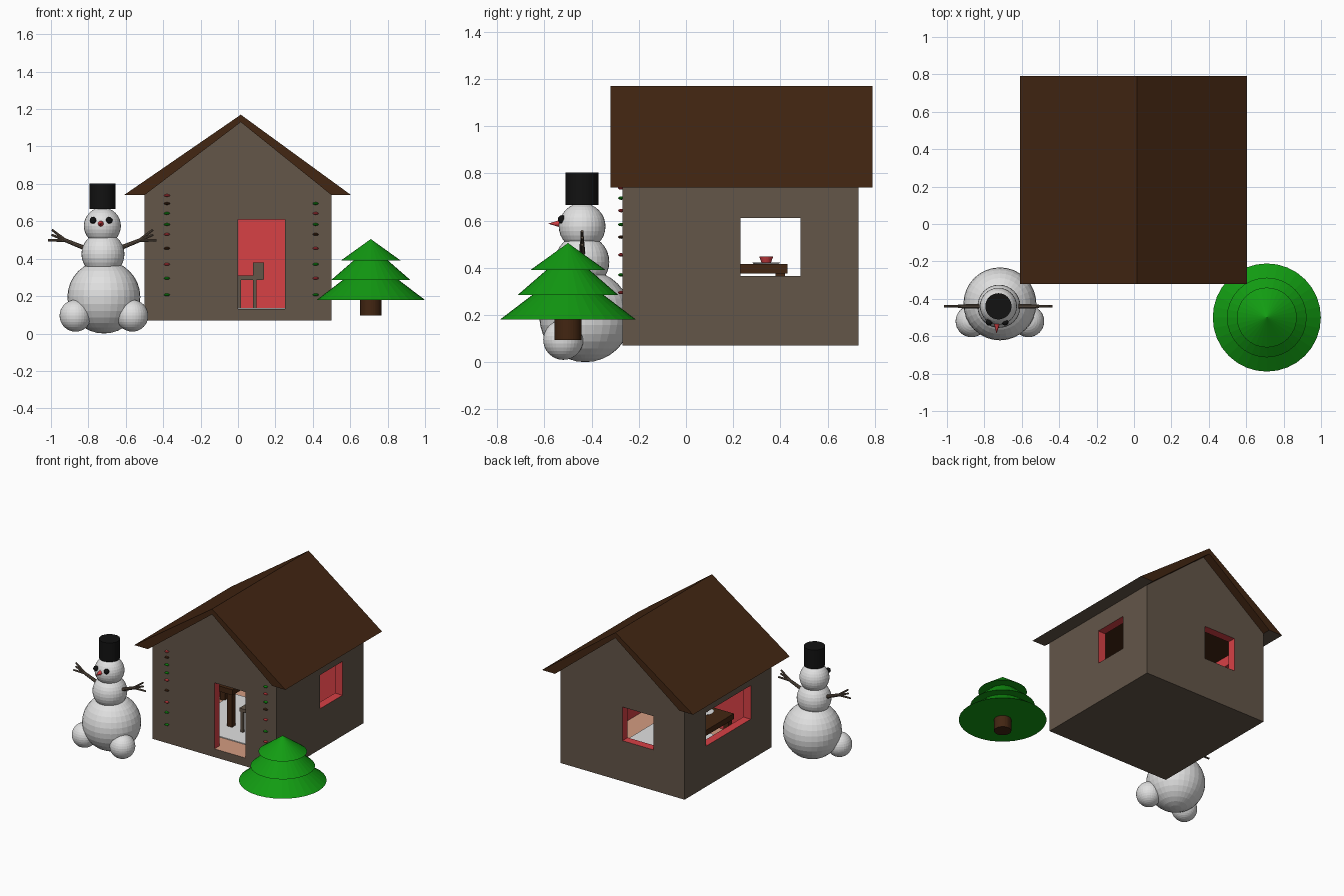
import bpy, bmesh, math
from mathutils import Vector

if "Cube" in bpy.data.objects:
    bpy.data.objects.remove(bpy.data.objects["Cube"])


def mat(name, r, g, b):
    m = bpy.data.materials.new(name)
    m.diffuse_color = (r, g, b, 1)
    m.use_nodes = True
    m.node_tree.nodes["Principled BSDF"].inputs["Base Color"].default_value = m.diffuse_color
    return m


WALL = mat("grey brown wood", 0.125, 0.092, 0.066)
ROOF = mat("dark brown", 0.055, 0.019, 0.006)
RED = mat("red", 0.68, 0.052, 0.06)
GREEN = mat("green", 0.006, 0.33, 0.006)
SNOW = mat("snow white", 0.75, 0.75, 0.75)
BLACK = mat("black", 0.006, 0.006, 0.006)
TAN = mat("tan floor", 0.65, 0.33, 0.22)


def finish(name, bm, *mats):
    bmesh.ops.recalc_face_normals(bm, faces=bm.faces)
    me = bpy.data.meshes.new(name)
    bm.to_mesh(me)
    bm.free()
    for m in mats:
        me.materials.append(m)
    ob = bpy.data.objects.new(name, me)
    bpy.context.collection.objects.link(ob)
    return ob


def box(name, lo, hi, *mats):
    bm = bmesh.new()
    bmesh.ops.create_cube(bm, size=1)
    lo, hi = Vector(lo), Vector(hi)
    for v in bm.verts:
        v.co = (lo + hi) / 2 + v.co * (hi - lo)
    return finish(name, bm, *mats)


def ball(name, c, r, m, scale=(1, 1, 1), seg=32):
    bm = bmesh.new()
    bmesh.ops.create_uvsphere(bm, u_segments=seg, v_segments=seg // 2, radius=r)
    for v in bm.verts:
        v.co = Vector(c) + v.co * Vector(scale)
    return finish(name, bm, m)


def rod(name, a, b, r1, r2, m, seg=32):
    """Cylinder or cone from point a to point b."""
    a, b = Vector(a), Vector(b)
    bm = bmesh.new()
    bmesh.ops.create_cone(bm, cap_ends=True, segments=seg, radius1=r1, radius2=r2,
                          depth=(b - a).length)
    q = Vector((0, 0, 1)).rotation_difference(b - a)
    for v in bm.verts:
        v.co = (a + b) / 2 + q @ v.co
    return finish(name, bm, m)


def prism(name, profile, y0, y1, *mats):
    """Extrude an xz profile along y."""
    bm = bmesh.new()
    f = bm.faces.new([bm.verts.new((x, y0, z)) for x, z in profile])
    ext = bmesh.ops.extrude_face_region(bm, geom=[f])["geom"]
    for v in ext:
        if isinstance(v, bmesh.types.BMVert):
            v.co.y = y1
    return finish(name, bm, *mats)


# House walls: solid box, hollowed, with one door and three windows cut
walls = box("house_walls", (-0.5, -0.27, 0.07), (0.5, 0.73, 0.74), WALL, RED, TAN)
cuts = {
    "room_cutter": ((-0.44, -0.21, 0.13), (0.44, 0.67, 0.9)),
    "door_cutter": ((0.0, -0.4, 0.13), (0.25, -0.1, 0.61)),
    "right_window_cutter": ((0.35, 0.23, 0.365), (0.6, 0.485, 0.61)),
    "left_window_cutter": ((-0.6, -0.03, 0.365), (-0.35, 0.485, 0.61)),
    "back_window_cutter": ((-0.25, 0.55, 0.365), (0.0, 0.85, 0.61)),
}
bpy.context.view_layer.objects.active = walls
for name, (lo, hi) in cuts.items():
    cutter = box(name, lo, hi, WALL)
    cutter.hide_render = True
    mod = walls.modifiers.new(name, "BOOLEAN")
    mod.operation, mod.solver, mod.object = "DIFFERENCE", "EXACT", cutter
    bpy.ops.object.modifier_apply(modifier=name)
    bpy.data.objects.remove(cutter)

# Interior and reveals red, floor tan
for p in walls.data.polygons:
    c = p.center
    inside = abs(c.x) < 0.495 and -0.265 < c.y < 0.725 and c.z > 0.08
    p.material_index = 1 if inside else 0
    if inside and p.normal.z > 0.9 and c.z < 0.2:
        p.material_index = 2

# Ceiling, gable and roof
box("ceiling", (-0.44, -0.21, 0.68), (0.44, 0.67, 0.74), ROOF)
prism("gable", [(-0.5, 0.74), (0.5, 0.74), (0.015, 1.13)], -0.27, 0.73, WALL)
roof = prism("roof", [(-0.61, 0.74), (-0.5, 0.74), (0.015, 1.13), (0.5, 0.74),
                      (0.605, 0.74), (0.015, 1.17)], -0.32, 0.79, ROOF, WALL)
for p in roof.data.polygons:
    p.material_index = 1 if p.normal.z < -0.9 else 0

# Rug, table, tableware
box("rug", (-0.38, -0.1, 0.13), (0.27, 0.5, 0.136), SNOW)
box("table_top", (-0.42, 0.05, 0.375), (-0.08, 0.43, 0.415), ROOF)
for i, x in enumerate((-0.39, -0.11)):
    for j, y in enumerate((0.08, 0.40)):
        box(f"table_leg_{i}{j}", (x - 0.02, y - 0.02, 0.13), (x + 0.02, y + 0.02, 0.375), ROOF)
for i, y in enumerate((0.14, 0.34)):
    rod(f"plate_{i}", (-0.25, y, 0.415), (-0.25, y, 0.422), 0.05, 0.06, SNOW, 24)
    rod(f"bowl_{i}", (-0.25, y, 0.422), (-0.25, y, 0.448), 0.02, 0.03, RED, 24)

# Chair facing the table
box("chair_seat", (-0.01, 0.03, 0.285), (0.13, 0.17, 0.31), WALL)
box("chair_back", (0.08, 0.03, 0.29), (0.14, 0.17, 0.38), WALL)
for i, x in enumerate((0.005, 0.09)):
    for j, y in enumerate((0.045, 0.155)):
        box(f"chair_leg_{i}{j}", (x - 0.01, y - 0.01, 0.13), (x + 0.01, y + 0.01, 0.29), WALL)

# Light beads on the front wall
heights = (0.738, 0.695, 0.642, 0.583, 0.53, 0.455, 0.37, 0.295, 0.207)
left = (RED, ROOF, GREEN, GREEN, RED, ROOF, RED, GREEN, GREEN)
right = (None, GREEN, RED, GREEN, ROOF, RED, GREEN, RED, GREEN)
for side, x, cols in (("left", -0.38, left), ("right", 0.415, right)):
    for i, (z, m) in enumerate(zip(heights, cols)):
        if m:
            ball(f"{side}_bead_{i}", (x, -0.275, z), 0.016, m, (1, 0.8, 0.45), 12)

# Snowman body
X, Y = -0.725, -0.44
ball("snow_base", (-0.717, -0.427, 0.195), 0.195, SNOW)
ball("snow_middle", (-0.722, Y, 0.425), 0.115, SNOW)
ball("snow_head", (X, Y, 0.575), 0.099, SNOW)
rod("hat", (X, Y, 0.665), (X, Y, 0.803), 0.07, 0.07, BLACK)
rod("nose", (-0.733, -0.525, 0.587), (-0.735, -0.585, 0.587), 0.018, 0.0, RED, 16)
for s, side in ((-1, "left"), (1, "right")):
    ball(f"{side}_foot", (-0.717 + s * 0.152, -0.52, 0.095), 0.085, SNOW)
    ball(f"{side}_eye", (-0.732 + s * 0.043, -0.525, 0.605), 0.018, BLACK, seg=16)
    # Stick arm with three twigs
    hand = (X + s * 0.215, Y, 0.505)
    rod(f"{side}_arm", (X + s * 0.09, Y, 0.455), hand, 0.013, 0.010, WALL, 10)
    for k, (dx, z) in enumerate(((0.27, 0.555), (0.272, 0.528), (0.29, 0.498))):
        base = (X + s * 0.195, Y, 0.497)
        rod(f"{side}_twig_{k}", base, (X + s * dx, Y, z), 0.008, 0.006, WALL, 8)

# Fir tree
TX, TY = 0.71, -0.5
rod("tree_trunk", (TX, TY, 0.095), (TX, TY, 0.2), 0.057, 0.057, ROOF)
for i, (z0, z1, r) in enumerate(((0.18, 0.4, 0.289), (0.285, 0.47, 0.213), (0.39, 0.505, 0.16))):
    rod(f"tree_tier_{i}", (TX, TY, z0), (TX, TY, z1), r, 0.0, GREEN)
